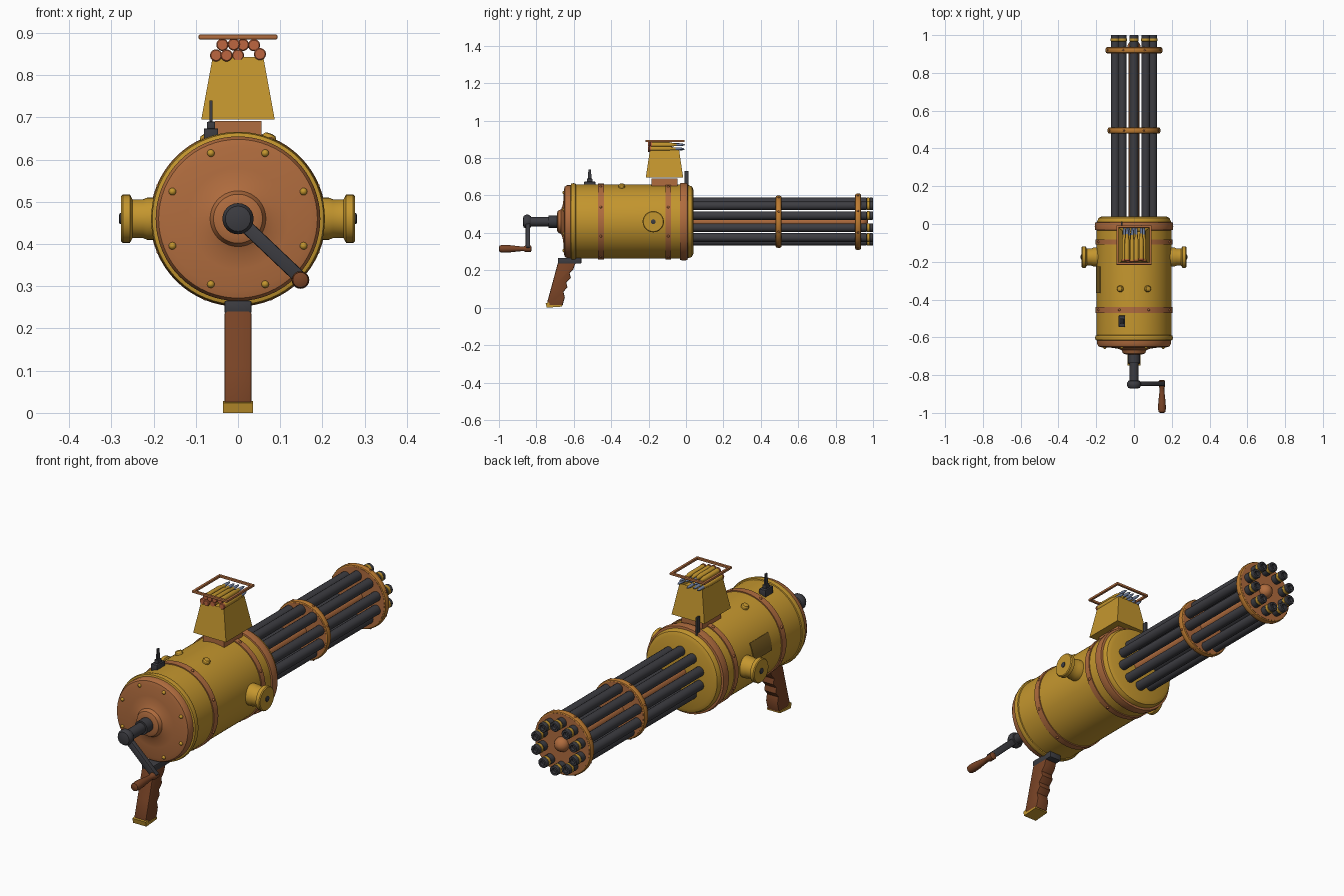
import bpy, bmesh, math
from mathutils import Vector, Matrix

if "Cube" in bpy.data.objects:
    bpy.data.objects.remove(bpy.data.objects["Cube"])

CZ = 0.46  # height of the main axis


def material(name, r, g, b):
    m = bpy.data.materials.new(name)
    m.diffuse_color = [(c / 255 / 12.92 if c < 11 else ((c / 255 + 0.055) / 1.055) ** 2.4)
                       for c in (r, g, b)] + [1]
    m.use_nodes = True
    m.node_tree.nodes["Principled BSDF"].inputs["Base Color"].default_value = m.diffuse_color
    return m


BRASS = material("brass", 196, 150, 46)
COPPER = material("copper", 176, 108, 62)
BRONZE = material("bronze", 188, 122, 48)
IRON = material("dark_iron", 60, 60, 65)
WOOD = material("wood", 122, 68, 38)
SHELL = material("red_copper", 190, 102, 64)
LEAD = material("bullet_grey", 118, 134, 165)
PATINA = material("dark_brass", 128, 98, 36)


def finish(name, bm, mat):
    bmesh.ops.recalc_face_normals(bm, faces=bm.faces)
    me = bpy.data.meshes.new(name)
    bm.to_mesh(me)
    bm.free()
    me.materials.append(mat)
    ob = bpy.data.objects.new(name, me)
    bpy.context.collection.objects.link(ob)
    return ob


def lathe(name, profile, mat, origin=(0, 0, CZ), axis=(0, 1, 0), n=48):
    """Revolve (radius, distance) points around an axis; ends are capped."""
    bm = bmesh.new()
    rot = Vector((0, 0, 1)).rotation_difference(Vector(axis)).to_matrix()
    rings = []
    for r, t in profile:
        rings.append([bm.verts.new(Vector(origin) + rot @ Vector(
            (r * math.cos(math.tau * i / n), r * math.sin(math.tau * i / n), t))) for i in range(n)])
    for a, b in zip(rings, rings[1:]):
        for i in range(n):
            j = (i + 1) % n
            bm.faces.new((a[i], a[j], b[j], b[i]))
    bm.faces.new(rings[0])
    bm.faces.new(rings[-1])
    return finish(name, bm, mat)


def rod(name, p, q, r, mat, n=16):
    d = Vector(q) - Vector(p)
    return lathe(name, [(r, 0), (r, d.length)], mat, p, d.normalized(), n)


def dome(name, p, axis, r, mat, n=12):
    prof = [(r * math.cos(a), r * math.sin(a)) for a in (-0.5, 0, 0.4, 0.8, 1.2, 1.5)]
    return lathe(name, prof, mat, p, axis, n)


def box(name, lo, hi, mat, top=None, bevel=0.0):
    """Box between two corners; top = (x, y) scale of the upper face."""
    bm = bmesh.new()
    bmesh.ops.create_cube(bm, size=1)
    lo, hi = Vector(lo), Vector(hi)
    for v in bm.verts:
        if top and v.co.z > 0:
            v.co.x *= top[0]
            v.co.y *= top[1]
        v.co = (lo + hi) / 2 + v.co * (hi - lo)
    if bevel:
        bmesh.ops.bevel(bm, geom=bm.edges[:], offset=bevel, segments=2, affect='EDGES', profile=0.5)
    return finish(name, bm, mat)


def extrude_x(name, pts, half, mat, bevel=0.0):
    """Extrude a (y, z) outline across x."""
    bm = bmesh.new()
    f = bm.faces.new([bm.verts.new((-half, y, z)) for y, z in pts])
    ext = bmesh.ops.extrude_face_region(bm, geom=[f])
    bmesh.ops.translate(bm, vec=(2 * half, 0, 0),
                        verts=[v for v in ext['geom'] if isinstance(v, bmesh.types.BMVert)])
    if bevel:
        edges = [e for e in bm.edges if abs(e.verts[0].co.x - e.verts[1].co.x) < 1e-5]
        bmesh.ops.bevel(bm, geom=edges, offset=bevel, segments=2, affect='EDGES', profile=0.5)
    return finish(name, bm, mat)


def radial(angle, r, y):
    return Vector((r * math.cos(angle), y, CZ + r * math.sin(angle)))


EIGHTHS = [math.tau * (i + 0.5) / 8 for i in range(8)]

# Main casing and its bands
lathe("body", [(0.17, -0.62), (0.198, -0.615), (0.198, -0.03), (0.195, 0.0), (0.195, 0.015),
               (0.188, 0.032), (0.17, 0.04), (0.05, 0.04)], BRASS, n=64)
lathe("rear_rim", [(0.19, -0.618), (0.203, -0.614), (0.206, -0.602), (0.203, -0.59), (0.19, -0.586)], BRASS, n=64)
lathe("front_flange", [(0.19, -0.035), (0.205, -0.032), (0.208, -0.012), (0.205, 0.008), (0.19, 0.011)],
      COPPER, n=64)
for y, w in ((-0.455, 0.016), (-0.095, 0.014)):
    lathe("band", [(0.19, y - w), (0.203, y - w), (0.203, y + w), (0.19, y + w)], COPPER, n=64)
    for a in EIGHTHS:
        dome("band_rivet", radial(a, 0.202, y), (math.cos(a), 0, math.sin(a)), 0.007, COPPER, 8)

# Flared rear plate with bolts
lathe("rear_plate", [(0.195, -0.61), (0.195, -0.635), (0.188, -0.648), (0.17, -0.653), (0.12, -0.655),
                     (0.085, -0.66), (0.066, -0.668), (0.058, -0.685), (0.045, -0.69), (0.02, -0.69)],
      COPPER, n=64)
for a in EIGHTHS:
    dome("plate_bolt", radial(a, 0.168, -0.652), (0, -1, 0), 0.009, BRASS)

# Crank
lathe("crank_collar", [(0.033, -0.735), (0.033, -0.68)], IRON, n=24)
lathe("crank_shaft", [(0.025, -0.86), (0.025, -0.68)], IRON, n=24)
lathe("crank_knob", [(0.015, -0.872), (0.03, -0.868), (0.037, -0.856), (0.037, -0.842),
                     (0.03, -0.83), (0.02, -0.826)], IRON, n=24)
arm = box("crank_arm", (0, -0.012, -0.016), (0.215, 0.012, 0.016), IRON, bevel=0.004)
arm.matrix_world = Matrix.Translation((0, -0.845, CZ)) @ Matrix.Rotation(math.radians(43.5), 4, 'Y')
lathe("crank_handle", [(0.010, -1.0), (0.018, -0.996), (0.021, -0.975), (0.019, -0.94), (0.014, -0.895),
                       (0.012, -0.87), (0.017, -0.858), (0.017, -0.83), (0.01, -0.826)],
      WOOD, (0.148, 0, 0.315), n=20)

# Pistol grip
box("grip_mount", (-0.032, -0.685, 0.235), (0.032, -0.56, 0.266), IRON, bevel=0.004)
extrude_x("grip", [(-0.685, 0.24), (-0.59, 0.24), (-0.603, 0.205), (-0.622, 0.185), (-0.616, 0.16),
                   (-0.64, 0.135), (-0.634, 0.11), (-0.655, 0.085), (-0.648, 0.055), (-0.66, 0.012),
                   (-0.738, 0.012), (-0.742, 0.03), (-0.72, 0.11)], 0.032, WOOD, 0.006)
extrude_x("grip_cap", [(-0.75, 0.024), (-0.732, 0.028), (-0.728, 0.014), (-0.662, 0.014),
                       (-0.662, 0.006), (-0.744, 0.0)], 0.035, BRASS)

# Ten barrels with muzzle rings, around a central shaft
for i in range(10):
    a = math.pi / 2 + math.tau * i / 10
    o = radial(a, 0.105, 0)
    lathe("barrel", [(0.023, 0.02), (0.023, 0.965), (0.019, 0.967), (0.019, 0.975)], IRON, o, n=16)
    lathe("muzzle_ring", [(0.018, 0.966), (0.0235, 0.968), (0.0235, 0.982), (0.018, 0.984)], BRASS, o, n=16)
    lathe("muzzle", [(0.019, 0.98), (0.023, 0.983), (0.023, 0.997), (0.021, 1.0), (0.012, 1.0),
                     (0.012, 0.985)], IRON, o, n=16)
lathe("centre_shaft", [(0.03, 0.02), (0.03, 0.94)], COPPER, n=24)
dome("centre_cap", (0, 0.938, CZ), (0, 1, 0), 0.035, COPPER, 24)

# Barrel clamps: flat disc with a rounded rim
for y, r in ((0.495, 0.14), (0.92, 0.151)):
    lathe("clamp_disc", [(r - 0.008, y - 0.0165), (r - 0.008, y + 0.0165)], COPPER)
    lathe("clamp_rim", [(r - 0.009, y - 0.016), (r - 0.003, y - 0.013), (r, y - 0.005), (r, y + 0.005),
                        (r - 0.003, y + 0.013), (r - 0.009, y + 0.016)], BRONZE)
    for a in EIGHTHS:
        dome("clamp_rivet", radial(a, r - 0.002, y), (math.cos(a), 0, math.sin(a)), 0.006, COPPER, 8)

# Side trunnions
for s in (-1, 1):
    o = (0, -0.175, CZ)
    lathe("trunnion", [(0.05, 0.18), (0.05, 0.215), (0.046, 0.225), (0.046, 0.25), (0.057, 0.256),
                       (0.057, 0.273), (0.053, 0.277), (0.02, 0.277)], BRASS, o, (s, 0, 0), 32)
    lathe("trunnion_pin", [(0.013, 0.27), (0.013, 0.28), (0.008, 0.282)], IRON, o, (s, 0, 0), 16)

# Curved inspection plate on the left side
bm = bmesh.new()
rows = []
for i in range(9):
    a = math.pi - math.radians(2 + 3 * i)
    rows.append([bm.verts.new(radial(a, r, y)) for r, y in
                 ((0.195, -0.365), (0.2015, -0.365), (0.2015, -0.225), (0.195, -0.225))])
for p, q in zip(rows, rows[1:]):
    for k in range(4):
        bm.faces.new((p[k], p[(k + 1) % 4], q[(k + 1) % 4], q[k]))
bm.faces.new(rows[0])
bm.faces.new(rows[-1])
finish("inspection_plate", bm, PATINA)

# Top knobs and sights
for s in (-1, 1):
    a = math.radians(90 - 21 * s)
    d = Vector((math.cos(a), 0, math.sin(a)))
    lathe("top_knob", [(0.017, 0.19), (0.017, 0.208), (0.013, 0.214), (0.005, 0.216)], BRASS,
          (0, -0.343, CZ), d, 16)
box("rear_sight_base", (-0.081, -0.545, 0.64), (-0.047, -0.485, 0.674), IRON, bevel=0.003)
box("rear_sight_block", (-0.074, -0.53, 0.67), (-0.054, -0.5, 0.69), IRON, bevel=0.003)
box("rear_sight_post", (-0.067, -0.526, 0.68), (-0.06, -0.504, 0.74), IRON, top=(1, 0.6))
box("front_sight", (-0.068, -0.008, 0.64), (-0.06, 0.014, 0.73), IRON)

# Feed hopper with an open top
box("hopper_base", (-0.056, -0.185, 0.63), (0.056, -0.045, 0.692), COPPER)
hopper = box("hopper", (-0.087, -0.215, 0.695), (0.087, -0.015, 0.843), BRASS, top=(0.69, 0.78))
bm = bmesh.new()
bm.from_mesh(hopper.data)
top_face = max(bm.faces, key=lambda f: f.calc_center_median().z)
bmesh.ops.inset_individual(bm, faces=[top_face], thickness=0.005)
bmesh.ops.translate(bm, verts=top_face.verts, vec=(0, 0, -0.02))
bm.to_mesh(hopper.data)
bm.free()

# Floating frame above the hopper
for s in (-1, 1):
    x, y = s * 0.087, -0.112 + s * 0.098
    box("frame_side", (x - 0.006, -0.216, 0.885), (x + 0.006, -0.008, 0.896), COPPER, bevel=0.002)
    box("frame_end", (-0.093, y - 0.006, 0.885), (0.093, y + 0.006, 0.896), COPPER, bevel=0.002)

# Loose cartridges
for x, z, y in ((-0.052, 0.847, 0.0), (-0.027, 0.847, -0.006), (0.0, 0.847, 0.004), (0.052, 0.85, 0.0),
                (-0.037, 0.872, 0.003), (-0.01, 0.873, -0.004), (0.012, 0.872, 0.0), (0.038, 0.871, 0.005)):
    o = (x, y, z)
    lathe("cartridge_base", [(0.012, -0.198), (0.0145, -0.195), (0.0145, -0.188)], SHELL, o, n=14)
    lathe("cartridge_case", [(0.0125, -0.188), (0.012, -0.085), (0.008, -0.07), (0.008, -0.055)], BRASS, o, n=14)
    lathe("cartridge_tip", [(0.0075, -0.055), (0.007, -0.035), (0.005, -0.02), (0.001, -0.01)], LEAD, o, n=14)

# Smooth shading with sharp edges kept
bpy.ops.object.select_all(action='SELECT')
bpy.context.view_layer.objects.active = hopper
bpy.ops.object.shade_smooth_by_angle(angle=math.radians(32))
